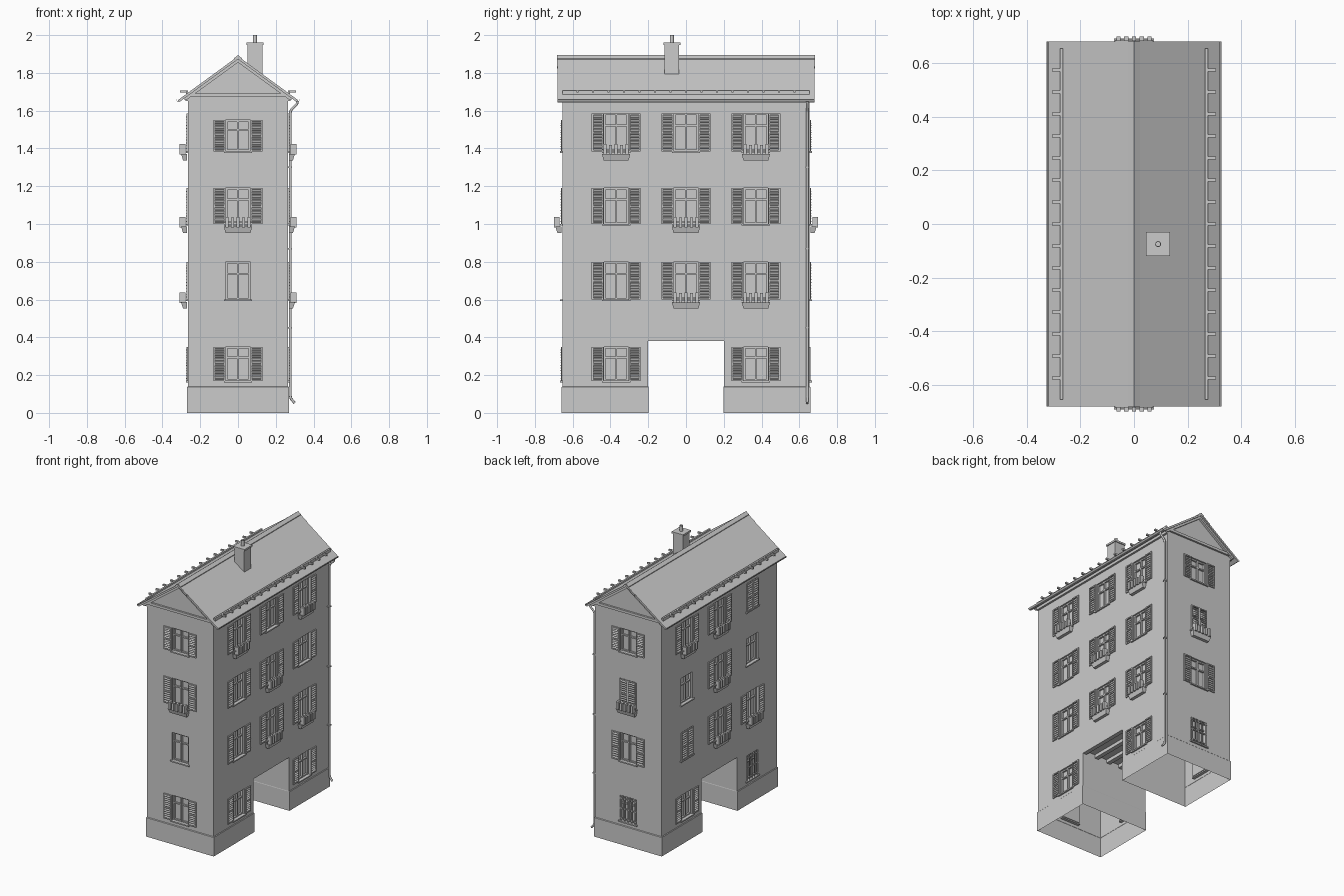
import bpy, bmesh
from math import radians, sin, cos, pi
from mathutils import Matrix, Vector

if "Cube" in bpy.data.objects:
    bpy.data.objects.remove(bpy.data.objects["Cube"])

W, D = 0.265, 0.655          # half width (x), half depth (y)
ROWS = [(.17, .35), (.60, .80), (1.0, 1.19), (1.385, 1.585)]
HW = 0.065                   # half window width


def finish(name, bm, mat=None):
    me = bpy.data.meshes.new(name)
    if mat:
        bm.transform(mat)
    bmesh.ops.recalc_face_normals(bm, faces=bm.faces)
    bm.to_mesh(me)
    bm.free()
    ob = bpy.data.objects.new(name, me)
    bpy.context.collection.objects.link(ob)
    return ob


def box(bm, x0, x1, y0, y1, z0, z1, mat=None, tilt=0):
    size = Matrix.Diagonal((x1 - x0, y1 - y0, z1 - z0, 1))
    pos = Matrix.Translation(((x0 + x1) / 2, (y0 + y1) / 2, (z0 + z1) / 2))
    m = pos @ Matrix.Rotation(tilt, 4, 'X') @ size
    bmesh.ops.create_cube(bm, size=1, matrix=mat @ m if mat else m)


def prism(bm, pts, y0, y1):
    """Extrude an x-z profile along y."""
    f = bm.faces.new([bm.verts.new((x, y0, z)) for x, z in pts])
    g = bmesh.ops.extrude_face_region(bm, geom=[f])
    bmesh.ops.translate(bm, verts=[v for v in g['geom'] if isinstance(v, bmesh.types.BMVert)], vec=(0, y1 - y0, 0))


def loft(bm, rings):
    loops = [[bm.verts.new(p) for p in r] for r in rings]
    for a, b in zip(loops, loops[1:]):
        for i in range(len(a)):
            j = (i + 1) % len(a)
            bm.faces.new((a[i], a[j], b[j], b[i]))


# local facade space: x along the wall, -y outward
def facade(angle, dist):
    return Matrix.Rotation(radians(angle), 4, 'Z') @ Matrix.Translation((0, -dist, 0))


# kinds: o open shutters, c closed shutters, p plain, g grille, b flower box
FACADES = {
    'front': (facade(0, D), [(0, 0, 'o'), (0, 1, 'p'), (0, 2, 'ob'), (0, 3, 'o')]),
    'right': (facade(90, W), [(-.37, 0, 'o'), (.37, 0, 'o'),
                              (-.37, 1, 'o'), (0, 1, 'ob'), (.37, 1, 'ob'),
                              (-.37, 2, 'o'), (0, 2, 'ob'), (.37, 2, 'o'),
                              (-.37, 3, 'ob'), (0, 3, 'o'), (.37, 3, 'ob')]),
    'back': (facade(180, D), [(0, 0, 'g'), (0, 1, 'o'), (0, 2, 'cb'), (0, 3, 'o')]),
    'left': (facade(270, W), [(-.37, 0, 'o'), (.37, 0, 'g'),
                              (-.37, 1, 'c'), (0, 1, 'ob'), (.37, 1, 'ob'),
                              (-.37, 2, 'p'), (0, 2, 'ob'), (.37, 2, 'p'),
                              (-.37, 3, 'ob'), (0, 3, 'ob'), (.37, 3, 'c')]),
}


def shutter(bm, x0, x1, z0, z1):
    s = .008
    for a, b in ((x0, x0 + s), (x1 - s, x1)):
        box(bm, a, b, -.008, -.001, z0, z1)
    for z in (z0, (z0 + z1 - s) / 2, z1 - s):
        box(bm, x0 + s, x1 - s, -.008, -.001, z, z + s)
    n = 12
    for i in range(n):
        z = z0 + s + (i + .5) * (z1 - z0 - 2 * s) / n
        box(bm, x0 + s, x1 - s, -.011, -.001, z - .0015, z + .0015, tilt=radians(40))


def window(side, mat, u, row, kind):
    z0, z1 = ROWS[row]
    if side in ('front', 'back') and row == 3:
        z1 = 1.55
    m = mat @ Matrix.Translation((u, 0, 0))
    tag = f'{side}_{row + 1}'
    # casement frame, mullions and transom
    bm = bmesh.new()
    t = .009
    for x in (-HW, -t / 2, HW - t):
        box(bm, x, x + t, .010, .024, z0, z1)
    for z in (z0, z0 + (z1 - z0) * .66, z1 - t):
        box(bm, -HW, HW, .012, .024, z, z + t)
    finish('window_frame_' + tag, bm, m)
    # sill
    bm = bmesh.new()
    box(bm, -.075, .075, -.011, .02, z0 - .008, z0 + .001)
    finish('sill_' + tag, bm, m)
    if kind[0] in 'oc':
        bm = bmesh.new()
        a, b = (HW + .002, HW + .064) if kind[0] == 'o' else (.001, HW)
        shutter(bm, a, b, z0, z1)
        shutter(bm, -b, -a, z0, z1)
        finish('shutters_' + tag, bm, m)
    if kind[0] == 'g':
        bm = bmesh.new()
        for i in range(5):
            x = (i - 2) * .028
            box(bm, x - .003, x + .003, -.003, .003, z0, z1)
        for f in (.1, .5, .9):
            z = z0 + f * (z1 - z0)
            box(bm, -HW, HW, -.004, .004, z - .003, z + .003)
        finish('window_grille_' + tag, bm, m)
    if 'b' in kind:
        # tapered tray on the wall with upright blocks above
        bm = bmesh.new()
        loft(bm, [[(-w, -.004, z), (w, -.004, z), (w, -d, z), (-w, -d, z)]
                  for w, d, z in ((.066, .026, z0 - .048), (.075, .036, z0 - .014), (.069, .031, z0 - .014), (.069, .031, z0 - .024))])
        bmesh.ops.holes_fill(bm, edges=bm.edges)
        for i in range(5):
            x = (i - 2) * .029
            box(bm, x - .008, x + .008, -.045, -.014, z0 - .018, z0 + .038 - .004 * (i % 2))
        box(bm, -.072, .072, -.024, -.018, z0 + .004, z0 + .012)
        finish('flower_box_' + tag, bm, m)


# walls: solid gabled block, cut by niches and passage, opened underneath
bm = bmesh.new()
prism(bm, [(-W, 0), (W, 0), (W, 1.68), (0, 1.875), (-W, 1.68)], -D, D)
walls = finish('walls', bm)
bm = bmesh.new()
box(bm, -1, 1, -.2, .2, -.1, .405)
for side, (mat, wins) in FACADES.items():
    for u, row, kind in wins:
        z0, z1 = ROWS[row]
        if side in ('front', 'back') and row == 3:
            z1 = 1.55
        box(bm, u - HW, u + HW, -.05, .025, z0, z1, mat)
        window(side, mat, u, row, kind)
cutter = finish('opening_cutter', bm)
cutter.hide_render = True
mod = walls.modifiers.new('openings', 'BOOLEAN')
mod.operation, mod.object, mod.solver = 'DIFFERENCE', cutter, 'EXACT'
bpy.context.view_layer.update()
cut = bpy.data.meshes.new_from_object(walls.evaluated_get(bpy.context.evaluated_depsgraph_get()))
walls.modifiers.clear()
bm = bmesh.new()
bm.from_mesh(cut)
bmesh.ops.delete(bm, geom=[f for f in bm.faces if all(v.co.z < .001 for v in f.verts)], context='FACES')
bm.to_mesh(walls.data)
bm.free()
bpy.data.objects.remove(cutter)

# plinth around each leg
for s, name in ((1, 'back'), (-1, 'front')):
    bm = bmesh.new()
    rings = []
    for o, z in ((.004, 0), (.004, .136), (-.001, .141)):
        y0, y1 = sorted((s * (.2 - o * .3), s * (D + o)))
        rings.append([(-W - o, y0, z), (W + o, y0, z), (W + o, y1, z), (-W - o, y1, z)])
    loft(bm, rings)
    finish('plinth_' + name, bm)

# passage ceiling beams
bm = bmesh.new()
for i in range(6):
    x = -.25 + i * .1
    box(bm, x - .015, x + .015, -.2, .2, .381, .406)
finish('passage_beams', bm)

# roof, ridge cap, bargeboards and gable cornice
bm = bmesh.new()
prism(bm, [(-.318, 1.656), (0, 1.888), (.318, 1.656), (.313, 1.644), (0, 1.872), (-.313, 1.644)], -.68, .68)
finish('roof', bm)
bm = bmesh.new()
prism(bm, [(-.022, 1.877), (0, 1.894), (.022, 1.877), (.022, 1.872), (0, 1.887), (-.022, 1.872)], -.682, .682)
finish('ridge_cap', bm)
bm = bmesh.new()
for s in (-1, 1):
    prism(bm, [(-.29, 1.663), (0, 1.874), (.29, 1.663), (.275, 1.655), (0, 1.855), (-.275, 1.655)], s * D, s * .671)
    prism(bm, [(-.07, 1.822), (0, 1.873), (.07, 1.822), (.07, 1.836), (0, 1.887), (-.07, 1.836)], s * .679, s * .684)
finish('bargeboards', bm)
bm = bmesh.new()
for s in (-1, 1):
    y0, y1 = sorted((s * (D - .005), s * .668))
    box(bm, -.268, .268, y0, y1, 1.672, 1.69)
    x0, x1 = sorted((s * (W - .005), s * (W + .014)))
    box(bm, x0, x1, -D, D, 1.65, 1.672)
finish('cornice', bm)

# gutters and snow guards
for s, name in ((1, 'right'), (-1, 'left')):
    bm = bmesh.new()
    arc = [pi + i * pi / 8 for i in range(9)]
    prof = [(s * .317 + r * cos(a), 1.658 + r * sin(a)) for r, seq in ((.010, arc), (.008, arc[::-1])) for a in seq]
    prism(bm, prof, -.68, .68)
    finish('gutter_' + name, bm)
    bm = bmesh.new()
    x0, x1 = sorted((s * .272, s * .306))
    for i in range(15):
        y = -.574 + i * .082
        box(bm, x0, x1, y - .006, y + .006, 1.695, 1.707)
    x0, x1 = sorted((s * .264, s * .276))
    box(bm, x0, x1, -.655, .655, 1.685, 1.708)
    finish('snow_guard_' + name, bm)

# downpipe
cu = bpy.data.curves.new('downpipe', 'CURVE')
cu.dimensions = '3D'
cu.bevel_depth, cu.bevel_resolution, cu.use_fill_caps = .007, 2, True
sp = cu.splines.new('POLY')
path = [(.315, 1.65), (.312, 1.635), (.282, 1.605), (.277, 1.59), (.277, .09), (.281, .075), (.300, .052)]
sp.points.add(len(path) - 1)
for p, (x, z) in zip(sp.points, path):
    p.co = (x, .642, z, 1)
bpy.context.collection.objects.link(bpy.data.objects.new('downpipe', cu))
bm = bmesh.new()
for z in (.45, .87, 1.3):
    box(bm, .26, .286, .633, .651, z - .004, z + .004)
finish('downpipe_clips', bm)

# chimney with cap and flue
bm = bmesh.new()
box(bm, .051, .129, -.114, -.036, 1.78, 1.95)
box(bm, .045, .135, -.12, -.03, 1.947, 1.96)
finish('chimney', bm)
bm = bmesh.new()
rings = [[(.09 + r * cos(i * pi / 8), -.075 + r * sin(i * pi / 8), z) for i in range(16)]
         for r, z in ((.011, 1.955), (.011, 2.0), (.008, 2.0), (.008, 1.965))]
loft(bm, rings)
flue = finish('chimney_flue', bm)
bpy.context.view_layer.objects.active = flue
flue.select_set(True)
bpy.ops.object.shade_smooth_by_angle()
